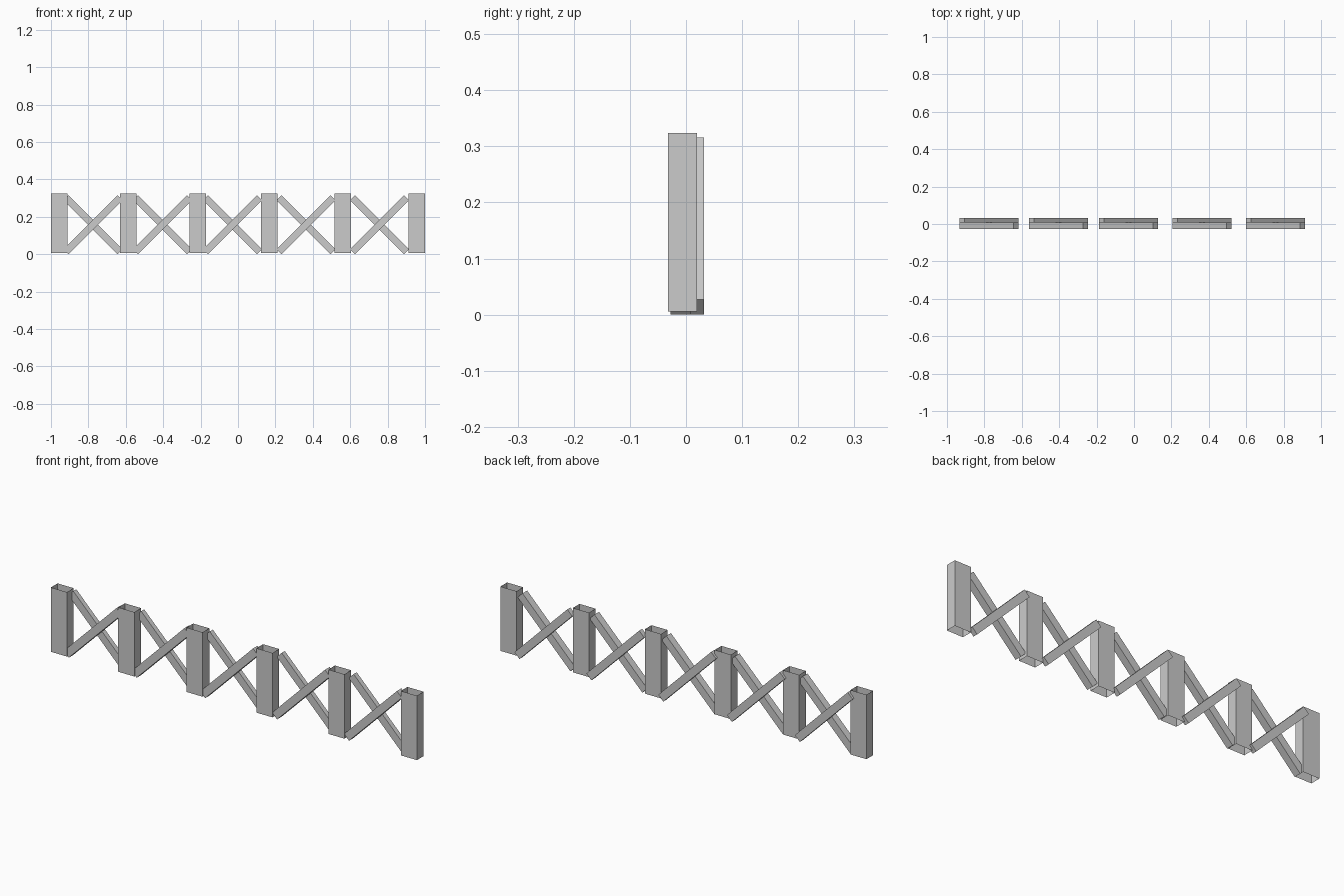
import bpy, bmesh
from math import radians
from mathutils import Matrix, Vector

if "Cube" in bpy.data.objects:
    bpy.data.objects.remove(bpy.data.objects["Cube"])


def box(name, center, size, angle=0.0, open_ends=False):
    bm = bmesh.new()
    bmesh.ops.create_cube(bm, size=1)
    bmesh.ops.scale(bm, vec=size, verts=bm.verts)
    if open_ends:
        bm.normal_update()
        caps = [f for f in bm.faces if abs(f.normal.z) > 0.9]
        bmesh.ops.delete(bm, geom=caps, context='FACES_ONLY')
    bm.transform(Matrix.Rotation(angle, 4, 'Y'))
    mesh = bpy.data.meshes.new(name)
    bm.to_mesh(mesh)
    bm.free()
    obj = bpy.data.objects.new(name, mesh)
    obj.location = Vector(center)
    bpy.context.collection.objects.link(obj)
    return obj


# Upright posts: thin-walled tubes open at top and bottom
for x in (-0.956, -0.588, -0.215, 0.167, 0.560, 0.956):
    box("post", (x, -0.006, 0.165), (0.088, 0.052, 0.318), open_ends=True)

# Crossed braces between the posts: rising one in front, falling one behind
for x in (-0.775, -0.404, -0.029, 0.364, 0.757):
    box("front_brace", (x, -0.010, 0.158), (0.408, 0.036, 0.038), radians(-45))
    box("back_brace", (x, 0.020, 0.158), (0.408, 0.024, 0.038), radians(45))
